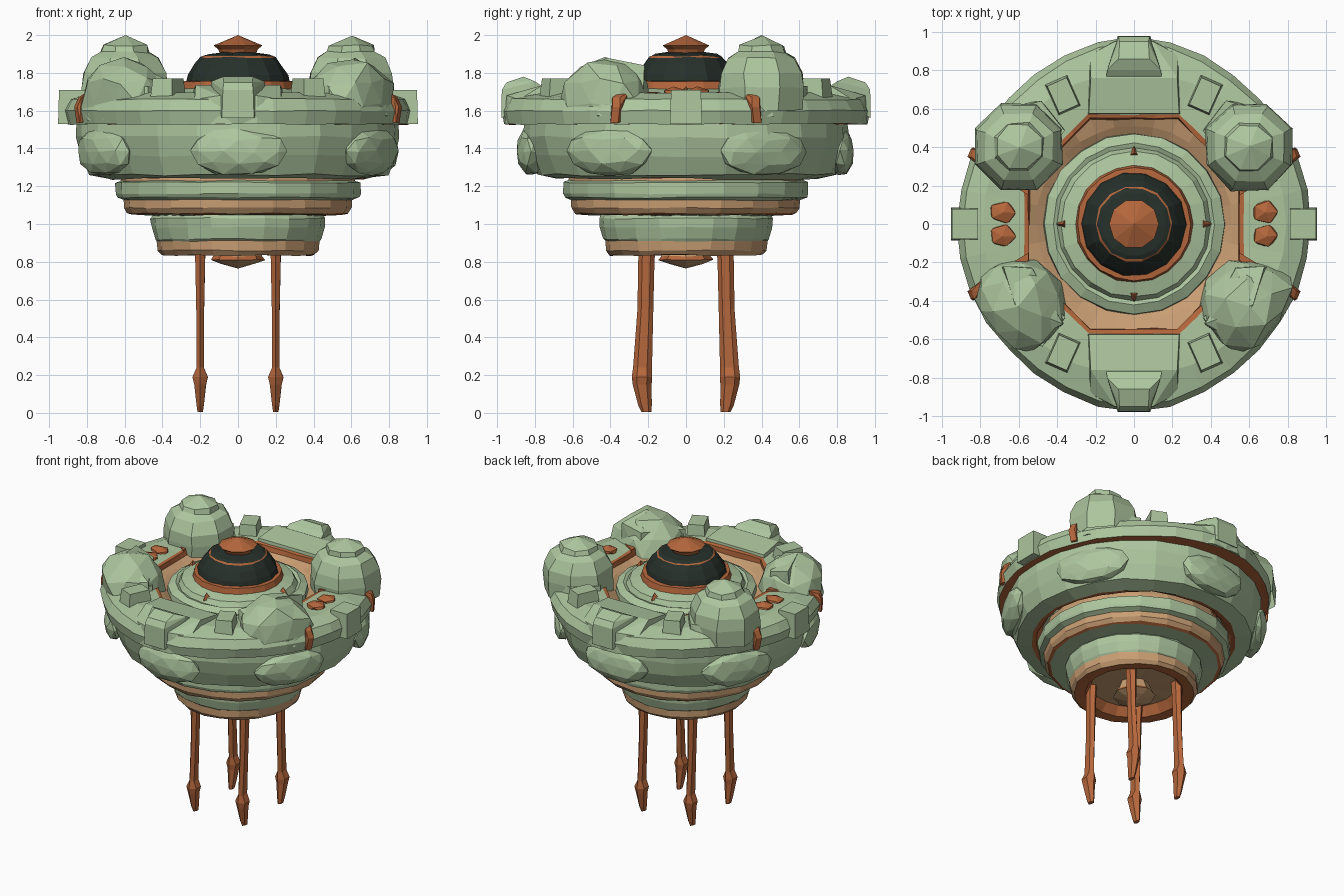
import bpy, bmesh, math, random
from mathutils import Vector, Matrix

if "Cube" in bpy.data.objects:
    bpy.data.objects.remove(bpy.data.objects["Cube"])

random.seed(4)

def material(name, col):
    m = bpy.data.materials.new(name)
    m.diffuse_color = (*col, 1)
    m.use_nodes = True
    m.node_tree.nodes["Principled BSDF"].inputs["Base Color"].default_value = m.diffuse_color
    return m

MATS = [material("pale green", (0.42, 0.565, 0.345)), material("tan", (0.58, 0.34, 0.17)),
        material("rust orange", (0.46, 0.135, 0.045)), material("near black", (0.02, 0.03, 0.024))]
GREEN, TAN, RUST, DARK = range(4)

def finish(bm, name, loc=(0, 0, 0), jitter=0.0, colour=None):
    for v in bm.verts:
        v.co += Vector([random.uniform(-jitter, jitter) for _ in range(3)])
    if colour is not None:
        for f in bm.faces:
            f.material_index = colour
    bmesh.ops.recalc_face_normals(bm, faces=bm.faces)
    me = bpy.data.meshes.new(name)
    bm.to_mesh(me)
    bm.free()
    for m in MATS:
        me.materials.append(m)
    ob = bpy.data.objects.new(name, me)
    ob.location = loc
    bpy.context.collection.objects.link(ob)
    return ob

def lathe(name, profile, n=20, loc=(0, 0, 0), jitter=0.004, turn=0.0):
    """profile: (radius or function of angle, z, colour of the band that follows)"""
    bm = bmesh.new()
    rings = []
    for r, z, c in profile:
        if r == 0:
            rings.append([bm.verts.new((0, 0, z))])
            continue
        ring = []
        for i in range(n):
            a = 2 * math.pi * i / n + turn
            k = r(a) if callable(r) else r
            ring.append(bm.verts.new((k * math.cos(a), k * math.sin(a), z)))
        rings.append(ring)
    for j in range(len(rings) - 1):
        a, b = rings[j], rings[j + 1]
        for i in range(n):
            q = [a[i % len(a)], a[(i + 1) % len(a)], b[(i + 1) % len(b)], b[i % len(b)]]
            f = bm.faces.new(list(dict.fromkeys(q)))
            f.material_index = profile[j][2]
    return finish(bm, name, loc, jitter)

def hull(name, pts, colour, jitter=0.0):
    bm = bmesh.new()
    for p in pts:
        bm.verts.new(p)
    res = bmesh.ops.convex_hull(bm, input=bm.verts)
    junk = [g for g in res["geom_interior"] + res["geom_unused"] if isinstance(g, bmesh.types.BMVert)]
    bmesh.ops.delete(bm, geom=junk, context='VERTS')
    return finish(bm, name, (0, 0, 0), jitter, colour)

def lump(name, loc, size, colour, sub=1, jitter=0.0, turn=0.0, floor=None, reach=None):
    """Faceted ball, optionally cut off at a floor height and an outer reach from the axis"""
    bm = bmesh.new()
    bmesh.ops.create_icosphere(bm, subdivisions=sub, radius=1)
    bm.transform(Matrix.Translation(loc) @ Matrix.Rotation(turn, 4, 'Z') @ Matrix.Diagonal((*size, 1)))
    for v in bm.verts:
        if floor is not None:
            v.co.z = max(v.co.z, floor)
        r = math.hypot(v.co.x, v.co.y)
        if reach and r > reach:
            v.co.x *= reach / r
            v.co.y *= reach / r
    return finish(bm, name, (0, 0, 0), jitter, colour)

def box(name, loc, size, colour, turn=0.0, taper=0.9):
    bm = bmesh.new()
    bmesh.ops.create_cube(bm, size=1)
    for v in bm.verts:
        if v.co.z > 0:
            v.co.x *= taper
            v.co.y *= taper
    bm.transform(Matrix.Rotation(turn, 4, 'Z') @ Matrix.Diagonal((*size, 1)))
    return finish(bm, name, loc, 0, colour)

def octagon(apothem):
    step = math.pi / 4
    return lambda a: apothem / math.cos((a + step / 2) % step - step / 2)

def rim(r):
    # rim outline bulges at front and back
    return lambda a: r + 0.055 * abs(math.sin(a)) ** 8

# Stepped lower body with hollow underside
lathe("stepped_core", [
    (0, 0.90, TAN), (0.29, 0.90, RUST), (0.33, 0.84, RUST), (0.405, 0.835, TAN), (0.425, 0.86, TAN),
    (0.43, 0.91, GREEN), (0.44, 0.92, GREEN), (0.458, 0.98, GREEN), (0.462, 1.03, GREEN),
    (0.45, 1.045, GREEN), (0.565, 1.05, RUST), (0.585, 1.056, TAN), (0.605, 1.085, TAN),
    (0.605, 1.128, GREEN), (0.64, 1.14, GREEN), (0.648, 1.16, GREEN), (0.648, 1.22, GREEN),
    (0.62, 1.23, TAN), (0.615, 1.265, TAN), (0.60, 1.30, TAN)], n=20)
lathe("underside_hub", [(0, 0.765, TAN), (0.09, 0.79, TAN), (0.145, 0.81, RUST), (0.13, 0.83, TAN),
                        (0.10, 0.90, TAN)], n=8, jitter=0.002)

# Lower hull ring with faceted swellings
lathe("lower_ring", [
    (0.62, 1.29, RUST), (0.655, 1.245, RUST), (0.69, 1.24, GREEN), (0.79, 1.26, GREEN),
    (0.835, 1.36, GREEN), (0.86, 1.46, GREEN), (0.855, 1.535, GREEN)], n=24, jitter=0.007)
for k in range(6):
    a = math.radians(30 + 60 * k)
    lump("hull_swelling", (0.815 * math.cos(a), 0.815 * math.sin(a), 1.385), (0.078, 0.26, 0.135),
         GREEN, 2, 0.008, a, 1.26)

# Upper ring with octagonal well
lathe("upper_ring", [
    (0.80, 1.53, RUST), (rim(0.905), 1.528, GREEN), (rim(0.92), 1.60, GREEN), (rim(0.89), 1.66, GREEN),
    (0.79, 1.695, GREEN), (octagon(0.572), 1.69, RUST), (octagon(0.55), 1.685, RUST),
    (octagon(0.545), 1.65, TAN), (0.51, 1.63, TAN), (0.46, 1.60, TAN)], n=32, jitter=0.004)

# Central hub, dark dome and cap
lathe("central_hub", [(0.475, 1.58, GREEN), (0.47, 1.645, GREEN), (0.42, 1.67, GREEN), (0.40, 1.66, GREEN),
                      (0.38, 1.695, GREEN), (0.305, 1.715, RUST), (0.295, 1.755, RUST), (0.25, 1.76, RUST)],
      n=20, jitter=0.003)
lathe("dark_dome", [(0.272, 1.755, DARK), (0.262, 1.79, DARK), (0.23, 1.845, DARK), (0.20, 1.882, RUST),
                    (0.19, 1.888, DARK), (0.17, 1.898, DARK), (0.08, 1.91, DARK)], n=14, jitter=0.004)
lathe("dome_cap", [(0.09, 1.89, RUST), (0.105, 1.925, RUST), (0.13, 1.945, RUST), (0, 2.0, RUST)],
      n=10, jitter=0)
for k in range(4):
    a = k * math.pi / 2
    lathe("hub_spike", [(0.036, 1.68, RUST), (0, 1.73, RUST)], 3,
          (0.37 * math.cos(a), 0.37 * math.sin(a), 0), 0, a)

# Front and back blocks on the rim
for s in (-1, 1):
    side = "front" if s < 0 else "back"
    hull(side + "_block", [(x * m, y * s, z) for m in (-1, 1) for x, y, z in (
        (0.25, 0.565, 1.62), (0.235, 0.575, 1.71), (0.225, 0.76, 1.735), (0.24, 0.90, 1.53),
        (0.23, 0.88, 1.66), (0.10, 0.96, 1.53), (0.10, 0.95, 1.68))], GREEN)
    hull(side + "_knob", [(x * m, y * s, z) for m in (-1, 1) for x, y, z in (
        (0.15, 0.72, 1.70), (0.14, 0.80, 1.755), (0.08, 0.86, 1.78), (0.075, 0.95, 1.75),
        (0.085, 0.978, 1.56), (0.08, 0.975, 1.71))], GREEN)

# Side details and corner masses, mirrored left and right
for m in (-1, 1):
    lathe("rear_corner_dome", [
        (0.235, 1.60, GREEN), (0.245, 1.72, GREEN), (0.235, 1.80, GREEN), (0.19, 1.88, GREEN),
        (0.135, 1.91, GREEN), (0.125, 1.945, GREEN), (0, 2.0, GREEN)],
        8, (0.6 * m, 0.40, 0), 0.006, math.pi / 8)
    lump("front_corner_boulder", (0.60 * m, -0.425, 1.63), (0.26, 0.25, 0.25), GREEN, 2, 0.012,
         0.4 * m, 1.55, 0.905)
    hull("boulder_inner_block", [(x * m, y, z) for x, y, z in (
        (0.36, -0.52, 1.60), (0.53, -0.22, 1.60), (0.37, -0.52, 1.76), (0.53, -0.23, 1.80),
        (0.70, -0.23, 1.60), (0.68, -0.22, 1.84), (0.62, -0.42, 1.88), (0.50, -0.62, 1.60),
        (0.52, -0.60, 1.76))], GREEN)
    box("side_block", (0.88 * m, 0, 1.62), (0.145, 0.17, 0.18), GREEN, 0, 0.93)
    for s in (-1, 1):
        # wedge under each corner mass
        hull("corner_base", [(x * m, y * s, z) for z, g in ((1.57, 1), (1.73, 0.97)) for x, y in (
            (0.56 * g, 0.225), (0.36, 0.50 * g), (0.48, 0.64), (0.64 * g, 0.62 * g),
            (0.79 * g, 0.46 * g), (0.81 * g, 0.40))], GREEN, 0.004)
        box("rim_box", (0.37 * m, 0.67 * s, 1.71), (0.13, 0.18, 0.12), GREEN, -m * s * 0.42, 0.85)
        lump("side_nugget", (0.685 * m, 0.062 * s, 1.69), (0.075, 0.065, 0.035), RUST, 1, 0.006)
        # rust seams between rim sectors
        hull("rim_seam", [(x * m, y * s, z) for x, y, z in (
            (0.55, 0.15, 1.60), (0.55, 0.19, 1.60), (0.55, 0.15, 1.70), (0.55, 0.19, 1.70),
            (0.80, 0.30, 1.70), (0.80, 0.345, 1.70), (0.845, 0.35, 1.67), (0.83, 0.39, 1.67),
            (0.855, 0.36, 1.535), (0.838, 0.40, 1.535), (0.867, 0.35, 1.62), (0.85, 0.39, 1.62))], RUST)

# Four thin bent legs
LEG = [(0.205, 0.90, 0.032, 0.045), (0.21, 0.80, 0.03, 0.043), (0.215, 0.55, 0.024, 0.042),
       (0.23, 0.24, 0.022, 0.05), (0.233, 0.19, 0.047, 0.054), (0.232, 0.15, 0.036, 0.05),
       (0.217, 0.04, 0.022, 0.036), (0.21, 0.005, 0.016, 0.026)]
for m in (-1, 1):
    for s in (-1, 1):
        bm = bmesh.new()
        rings = [[bm.verts.new((m * 0.2 + wx * math.cos(k * math.pi / 3 + 0.5),
                                s * y + wy * math.sin(k * math.pi / 3 + 0.5), z)) for k in range(6)]
                 for y, z, wx, wy in LEG]
        for a, b in zip(rings, rings[1:]):
            for k in range(6):
                bm.faces.new((a[k], a[(k + 1) % 6], b[(k + 1) % 6], b[k]))
        bm.faces.new(rings[0])
        bm.faces.new(rings[-1])
        finish(bm, ("front" if s < 0 else "back") + "_leg", colour=RUST)
